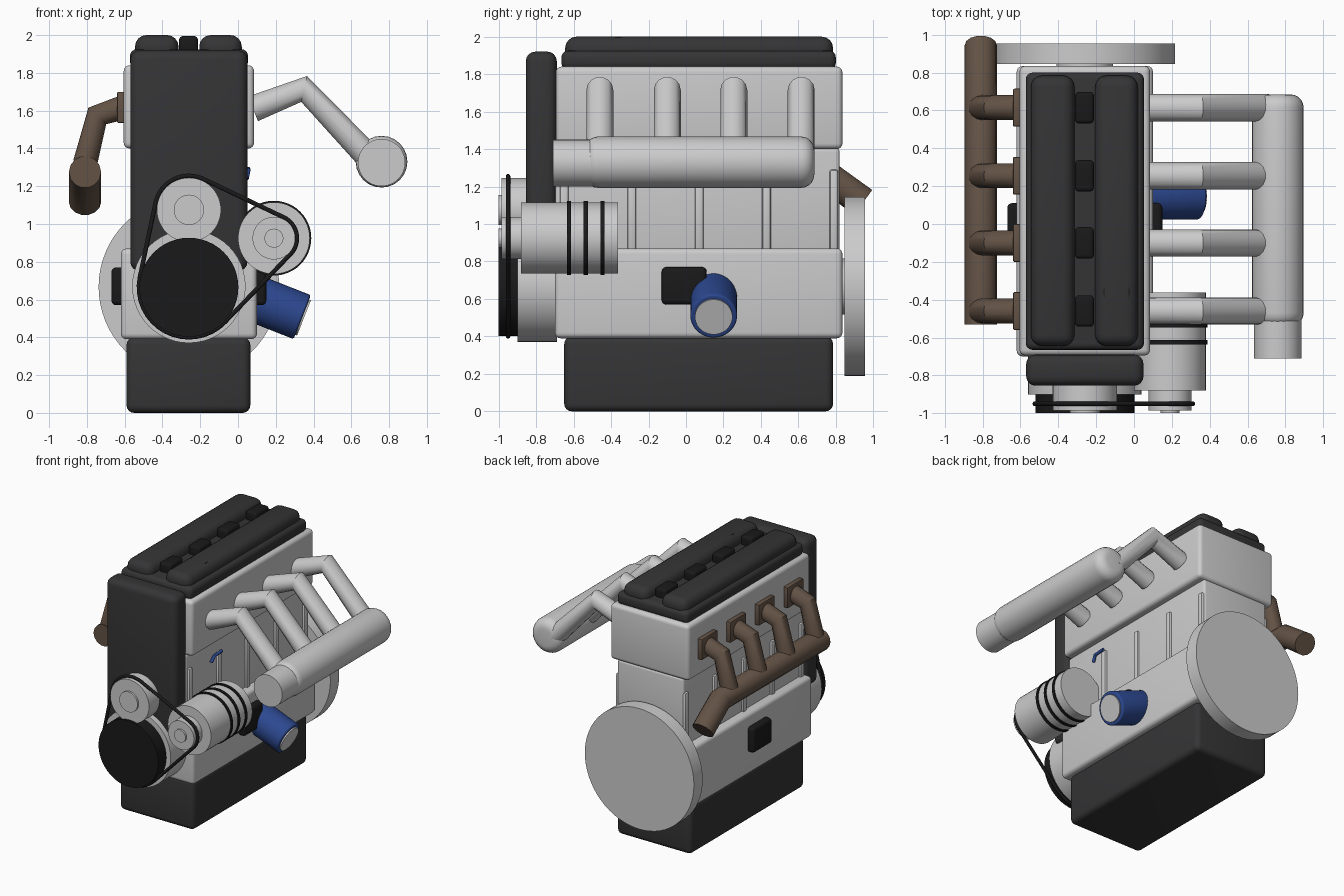
import bpy, bmesh, math
from mathutils import Vector, Matrix

if "Cube" in bpy.data.objects:
    bpy.data.objects.remove(bpy.data.objects["Cube"])

CX = -0.26                                   # engine centre line
CYL_Y = [-0.46, -0.10, 0.255, 0.615]         # cylinder positions


def material(name, col):
    m = bpy.data.materials.new(name)
    m.diffuse_color = (*col, 1)
    m.use_nodes = True
    m.node_tree.nodes["Principled BSDF"].inputs["Base Color"].default_value = m.diffuse_color
    return m


DARK = material("dark_metal", (0.035, 0.035, 0.037))
BLACK = material("black_rubber", (0.01, 0.01, 0.01))
BROWN = material("exhaust_brown", (0.125, 0.085, 0.06))
BLUE = material("filter_blue", (0.025, 0.065, 0.28))


def finish(name, bm, mat):
    me = bpy.data.meshes.new(name)
    bmesh.ops.recalc_face_normals(bm, faces=bm.faces)
    bm.to_mesh(me)
    bm.free()
    ob = bpy.data.objects.new(name, me)
    bpy.context.collection.objects.link(ob)
    if mat:
        me.materials.append(mat)
    bpy.ops.object.select_all(action='DESELECT')
    ob.select_set(True)
    bpy.context.view_layer.objects.active = ob
    bpy.ops.object.shade_smooth_by_angle(angle=math.radians(35))
    return ob


def box(name, x, y, z, bevel=0.03, mat=None, seg=4):
    bm = bmesh.new()
    bmesh.ops.create_cube(bm, size=1)
    for v in bm.verts:
        v.co = [(a + b) / 2 + c * (b - a) for (a, b), c in zip((x, y, z), v.co)]
    if bevel:
        bmesh.ops.bevel(bm, geom=bm.edges[:], offset=bevel, segments=seg,
                        profile=0.5, affect='EDGES')
    return finish(name, bm, mat)


def cyl(name, p0, p1, r, mat=None, bevel=0, sides=48):
    p0, p1 = Vector(p0), Vector(p1)
    d = p1 - p0
    rot = d.to_track_quat('Z', 'Y').to_matrix().to_4x4()
    bm = bmesh.new()
    bmesh.ops.create_cone(bm, cap_ends=True, segments=sides, radius1=r, radius2=r,
                          depth=d.length)
    if bevel:
        rims = [e for e in bm.edges if abs(e.verts[0].co.z - e.verts[1].co.z) < 1e-5]
        bmesh.ops.bevel(bm, geom=rims, offset=bevel, segments=5, profile=0.5,
                        affect='EDGES')
    bm.transform(Matrix.Translation((p0 + p1) / 2) @ rot)
    return finish(name, bm, mat)


def tube(name, pts, r, mat=None, closed=False):
    cu = bpy.data.curves.new(name, 'CURVE')
    cu.dimensions = '3D'
    cu.bevel_depth = r
    cu.bevel_resolution = 5
    cu.use_fill_caps = True
    sp = cu.splines.new('POLY')
    sp.points.add(len(pts) - 1)
    for p, co in zip(sp.points, pts):
        p.co = (*co, 1)
    sp.use_cyclic_u = closed
    tmp = bpy.data.objects.new(name, cu)
    bpy.context.collection.objects.link(tmp)
    bm = bmesh.new()
    bm.from_mesh(tmp.evaluated_get(bpy.context.evaluated_depsgraph_get()).to_mesh())
    bpy.data.objects.remove(tmp)
    bmesh.ops.remove_doubles(bm, verts=bm.verts, dist=1e-5)
    return finish(name, bm, mat)


def axis_y(name, x, z, y0, y1, r, mat=None, **kw):
    return cyl(name, (x, y0, z), (x, y1, z), r, mat, **kw)


# Main castings
box("oil_pan", (-0.59, 0.065), (-0.65, 0.785), (0, 0.40), 0.04, DARK)
box("crankcase", (-0.62, 0.10), (-0.70, 0.835), (0.39, 0.87), 0.03)
box("cylinder_block", (-0.55, 0.03), (-0.70, 0.82), (0.85, 1.405), 0.02)
box("cylinder_head", (-0.605, 0.085), (-0.695, 0.835), (1.40, 1.84), 0.03)

# Block ribs on both sides
for i in range(5):
    y = -0.65 + 0.36 * i
    for s, side in ((-1, "left"), (1, "right")):
        x = CX + s * 0.285
        box(f"block_rib_{side}_{i}", (x - 0.023, x + 0.023), (y - 0.023, y + 0.023),
            (0.85, 1.29), 0.012, None, 2)

# Valve cover with twin ridges, coil packs and filler cap
box("valve_cover", (-0.572, 0.053), (-0.665, 0.80), (1.825, 1.925), 0.035, DARK)
box("cover_ridge_left", (-0.545, -0.315), (-0.645, 0.785), (1.86, 2.0), 0.06, DARK)
box("cover_ridge_right", (-0.205, 0.02), (-0.645, 0.785), (1.86, 2.0), 0.06, DARK)
for i, y in enumerate(CYL_Y):
    box(f"coil_pack_{i}", (-0.312, -0.212), (y - 0.083, y + 0.083), (1.90, 1.995),
        0.02, BLACK)
cyl("oil_filler_cap", (-0.092, -0.36, 1.9), (-0.092, -0.36, 1.998), 0.07, BLACK)

# Timing cover, crank pulley, water pump
box("timing_cover", (-0.57, 0.05), (-0.855, -0.69), (0.75, 1.92), 0.05, DARK)
axis_y("crank_cover", CX, 0.67, -0.90, -0.69, 0.30)
axis_y("crank_pulley", CX, 0.665, -1.0, -0.89, 0.262, BLACK)
axis_y("pump_pulley", CX, 1.075, -0.985, -0.84, 0.17)
axis_y("pump_hub", CX, 1.075, -1.0, -0.97, 0.08)

# Alternator
AX, AZ = 0.19, 0.925
axis_y("alternator_body", AX, AZ, -0.88, -0.363, 0.19)
for i in range(3):
    y = -0.625 + 0.09 * i
    axis_y(f"alternator_band_{i}", AX, AZ, y - 0.011, y + 0.011, 0.198, BLACK)
axis_y("alternator_pulley", AX, AZ, -0.985, -0.87, 0.113)
axis_y("alternator_hub", AX, AZ, -1.0, -0.97, 0.05)


# Drive belt: tangent loop around the three pulleys
def belt_loop(circles):
    pts = []
    n = len(circles)
    for i, (x, z, r) in enumerate(circles):
        def normal(a, b):
            dx, dz = b[0] - a[0], b[1] - a[1]
            return math.atan2(dz, dx) - math.acos((a[2] - b[2]) / math.hypot(dx, dz))
        a0 = normal(circles[i - 1], circles[i])
        a1 = normal(circles[i], circles[(i + 1) % n])
        sweep = (a1 - a0) % (2 * math.pi)
        for k in range(17):
            a = a0 + sweep * k / 16
            pts.append((x + r * math.cos(a), -0.95, z + r * math.sin(a)))
    return pts


tube("drive_belt", belt_loop([(CX, 0.665, 0.265), (AX, AZ, 0.122), (CX, 1.075, 0.18)]),
     0.012, BLACK, closed=True)

# Flywheel
axis_y("flywheel", CX, 0.667, 0.845, 0.955, 0.478, sides=64)
axis_y("crank_flange", CX, 0.667, 0.80, 0.86, 0.15)

# Engine mounts
box("engine_mount_left", (-0.67, -0.58), (-0.13, 0.11), (0.57, 0.77), 0.025, BLACK)
box("engine_mount_right", (0.06, 0.15), (-0.13, 0.11), (0.57, 0.77), 0.025, BLACK)

# Oil filter, tilted down
d = Vector((0.93, 0, -0.365)).normalized()
end = Vector((0.34, 0.148, 0.507))
cyl("oil_filter", end - d * 0.33, end, 0.125, BLUE, bevel=0.012)
cyl("oil_filter_cap", end - d * 0.02, end + d * 0.01, 0.1)

# Dipstick handle
tube("dipstick", [(0.045, -0.40, 1.24), (0.054, -0.37, 1.285), (0.054, -0.28, 1.29)],
     0.012, BLUE)

# Intake plenum, throttle and runners
axis_y("intake_plenum", 0.76, 1.33, -0.54, 0.685, 0.137, bevel=0.07, sides=24)
axis_y("throttle_body", 0.76, 1.325, -0.71, -0.50, 0.125)
for i, y in enumerate(CYL_Y):
    tube(f"intake_runner_{i}", [(0.08, y, 1.61), (0.35, y, 1.715), (0.71, y, 1.335)], 0.072)

# Exhaust flanges, primaries and collector
for i, y in enumerate(CYL_Y):
    box(f"exhaust_flange_{i}", (-0.64, -0.595), (y - 0.1, y + 0.1), (1.535, 1.70),
        0.008, BROWN, 2)
    tube(f"exhaust_primary_{i}", [(-0.60, y, 1.62), (-0.745, y, 1.572), (-0.81, y, 1.32)],
         0.066, BROWN)
tube("exhaust_collector", [(-0.81, -0.53, 1.275), (-0.81, 0.73, 1.275),
                           (-0.81, 0.945, 1.115)], 0.085, BROWN)
